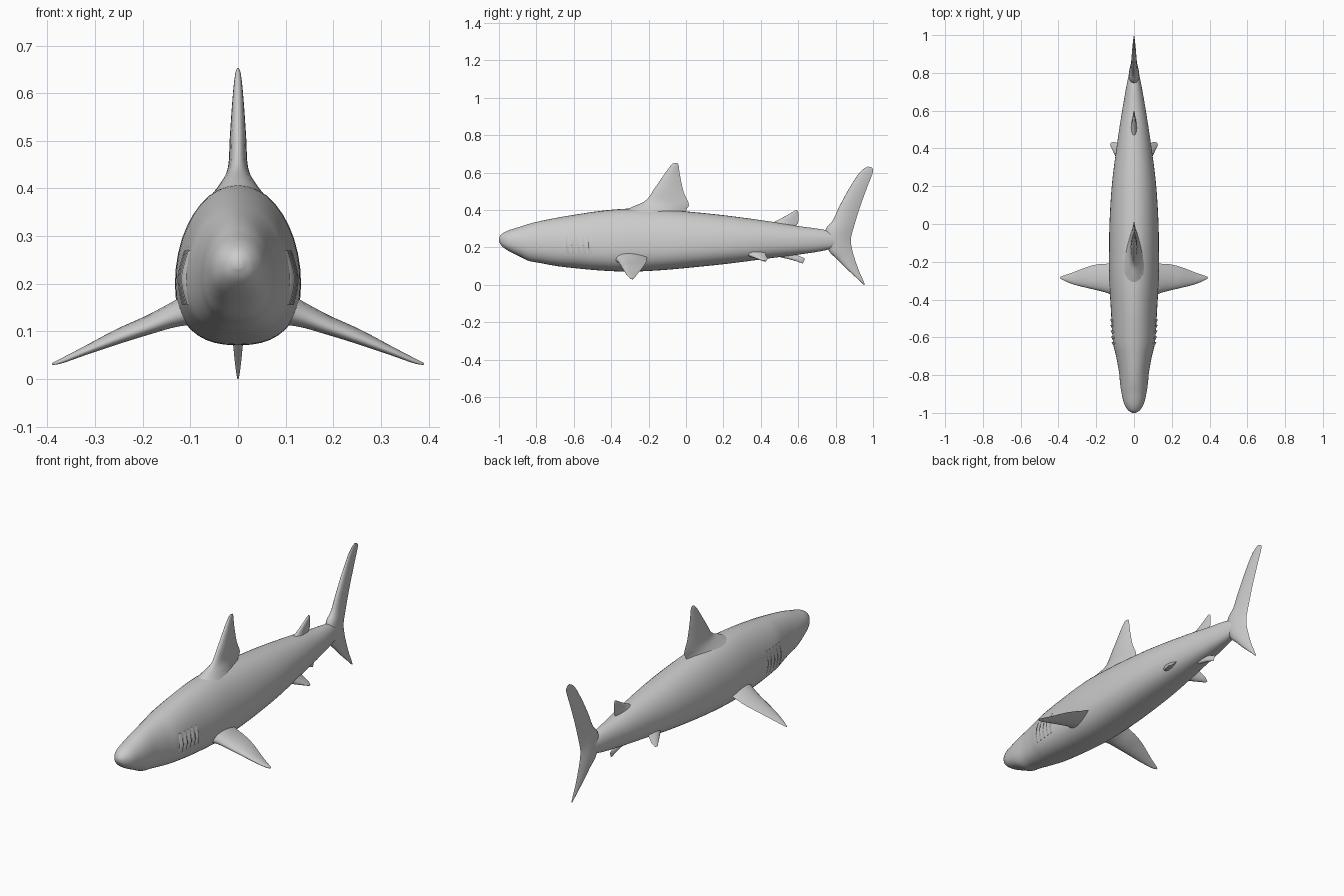
import bpy, bmesh
from math import sin, cos, pi, copysign
from mathutils import Vector


def smooth_rows(keys, steps):
    """Catmull-Rom interpolation of rows of numbers."""
    n, rows = len(keys), []
    for i in range(n - 1):
        p0, p1, p2, p3 = keys[max(i - 1, 0)], keys[i], keys[i + 1], keys[min(i + 2, n - 1)]
        for s in range(steps):
            t = s / steps
            rows.append([0.5 * (2 * b + (c - a) * t + (2 * a - 5 * b + 4 * c - d) * t * t
                                + (3 * b - a - 3 * c + d) * t ** 3)
                         for a, b, c, d in zip(p0, p1, p2, p3)])
    rows.append(list(keys[-1]))
    return rows


def loft(name, rings, mirror=False):
    """Skin a list of equal-length rings and cap both ends."""
    bm = bmesh.new()
    vr = [[bm.verts.new(p) for p in r] for r in rings]
    n = len(vr[0])
    for a, b in zip(vr, vr[1:]):
        for i in range(n):
            j = (i + 1) % n
            bm.faces.new((a[i], a[j], b[j], b[i]))
    bm.faces.new(vr[0])
    bm.faces.new(vr[-1])
    bmesh.ops.recalc_face_normals(bm, faces=bm.faces)
    me = bpy.data.meshes.new(name)
    bm.to_mesh(me)
    bm.free()
    ob = bpy.data.objects.new(name, me)
    bpy.context.collection.objects.link(ob)
    if mirror:
        m = ob.modifiers.new("mirror", "MIRROR")
        m.use_mirror_merge = False
    bpy.ops.object.select_all(action='DESELECT')
    ob.select_set(True)
    bpy.context.view_layer.objects.active = ob
    bpy.ops.object.shade_smooth_by_angle(angle=pi / 3)
    return ob


def fin(name, keys, normal, mirror=False, steps=5, sides=20):
    """Fin from sections (lead xyz, trail xyz, half thickness)."""
    rings, normal = [], Vector(normal).normalized()
    for r in smooth_rows(keys, steps):
        lead, trail, t = Vector(r[:3]), Vector(r[3:6]), r[6]
        ring = []
        for k in range(sides):
            a = 2 * pi * k / sides
            u = (1 - cos(a)) / 2
            w = t * copysign(u ** 0.5 * (1 - u) / 0.385, sin(a))
            ring.append(lead.lerp(trail, u) + normal * w)
        rings.append(ring)
    return loft(name, rings, mirror)


def median_fin(name, keys):
    """Fin on the centre plane from (lead y, z, trail y, z, half thickness)."""
    return fin(name, [(0, a, b, 0, c, d, t) for a, b, c, d, t in keys], (1, 0, 0))


# Body: y, top, bottom, half width, height fraction of the widest line
body_rows = smooth_rows([
    (-1.0, .252, .232, .010, .5), (-.985, .272, .208, .032, .5), (-.95, .291, .182, .053, .48),
    (-.89, .310, .152, .067, .46), (-.84, .326, .128, .074, .45), (-.78, .341, .117, .080, .44),
    (-.70, .357, .102, .095, .42), (-.62, .371, .092, .112, .40), (-.46, .395, .077, .122, .38),
    (-.30, .408, .071, .131, .38), (-.14, .403, .078, .132, .38), (.02, .391, .092, .129, .39),
    (.23, .369, .114, .115, .42), (.47, .336, .145, .083, .46), (.61, .313, .163, .061, .48),
    (.72, .298, .180, .042, .5), (.83, .275, .205, .020, .5)], 5)


def body_ring(y, top, bot, w, f, n=40):
    mid, ring = bot + f * (top - bot), []
    for k in range(n):
        c, s = cos(2 * pi * k / n), sin(2 * pi * k / n)
        if s >= 0:
            ring.append((w * c, y, mid + (top - mid) * s))
        else:
            ring.append((w * copysign(abs(c) ** .83, c), y, mid - (mid - bot) * abs(s) ** .83))
    return ring


def body_x(y, z):
    """Half width of the body at a given y and height."""
    _, top, bot, w, f = min(body_rows, key=lambda r: abs(r[0] - y))
    mid = bot + f * (top - bot)
    h = (z - mid) / (top - mid) if z > mid else (mid - z) / (mid - bot)
    e = 2 if z > mid else 2.4
    return w * max(0, 1 - h ** e) ** (1 / e)


loft("body", [body_ring(*r) for r in body_rows])

# Fins on the centre line
median_fin("dorsal_fin", [
    (-.36, .385, .00, .375, .060), (-.285, .418, .002, .402, .036), (-.215, .452, .015, .432, .021),
    (-.165, .52, -.012, .495, .017), (-.11, .60, -.032, .585, .011), (-.078, .642, -.039, .636, .006),
    (-.062, .653, -.045, .651, .002)])
median_fin("second_dorsal_fin", [
    (.45, .325, .575, .30, .020), (.48, .341, .597, .328, .012), (.53, .367, .602, .358, .008),
    (.575, .393, .601, .383, .005), (.588, .401, .597, .397, .002)])
median_fin("anal_fin", [
    (.46, .165, .575, .18, .018), (.50, .149, .60, .157, .011), (.56, .135, .632, .143, .008),
    (.60, .123, .630, .126, .005), (.616, .116, .625, .115, .002)])
median_fin("tail_fin", [
    (.972, .633, .992, .628, .002), (.93, .603, 1.0, .605, .006), (.875, .52, .968, .52, .011),
    (.82, .42, .930, .415, .015), (.785, .345, .902, .325, .019), (.745, .29, .882, .25, .027),
    (.76, .19, .886, .20, .025), (.81, .135, .900, .147, .017), (.865, .08, .923, .08, .011),
    (.92, .03, .945, .03, .006), (.948, .003, .957, .0, .002)])

# Paired fins
fin("pectoral_fins", [
    (.095, -.385, .142, .095, -.20, .16, .034), (.14, -.366, .128, .14, -.21, .142, .025),
    (.19, -.352, .108, .19, -.213, .122, .019), (.25, -.338, .086, .25, -.228, .098, .015),
    (.32, -.320, .058, .32, -.255, .064, .009), (.37, -.300, .037, .37, -.272, .041, .005),
    (.39, -.288, .031, .39, -.280, .033, .002)], (.35, 0, .94), True)
fin("pelvic_fins", [
    (.065, .30, .175, .065, .42, .18, .020), (.090, .345, .155, .088, .428, .158, .012),
    (.110, .385, .139, .105, .435, .141, .007), (.125, .415, .127, .122, .43, .127, .003)],
    (.6, 0, .8), True)

# Gill flaps: thin wedges raised along the rear edge
for i in range(5):
    y = -.625 + .03 * i
    keys = []
    for j in range(5):
        z = .155 + .115 * j / 4
        lift = .007 * (1 - abs(j - 2) / 2.5)
        keys.append((body_x(y - .02, z) - .005, y - .02, z, body_x(y, z) + lift, y, z, .003))
    fin(f"gill_flaps_{i + 1}", keys, (1, 0, 0), True, 3, 10)
